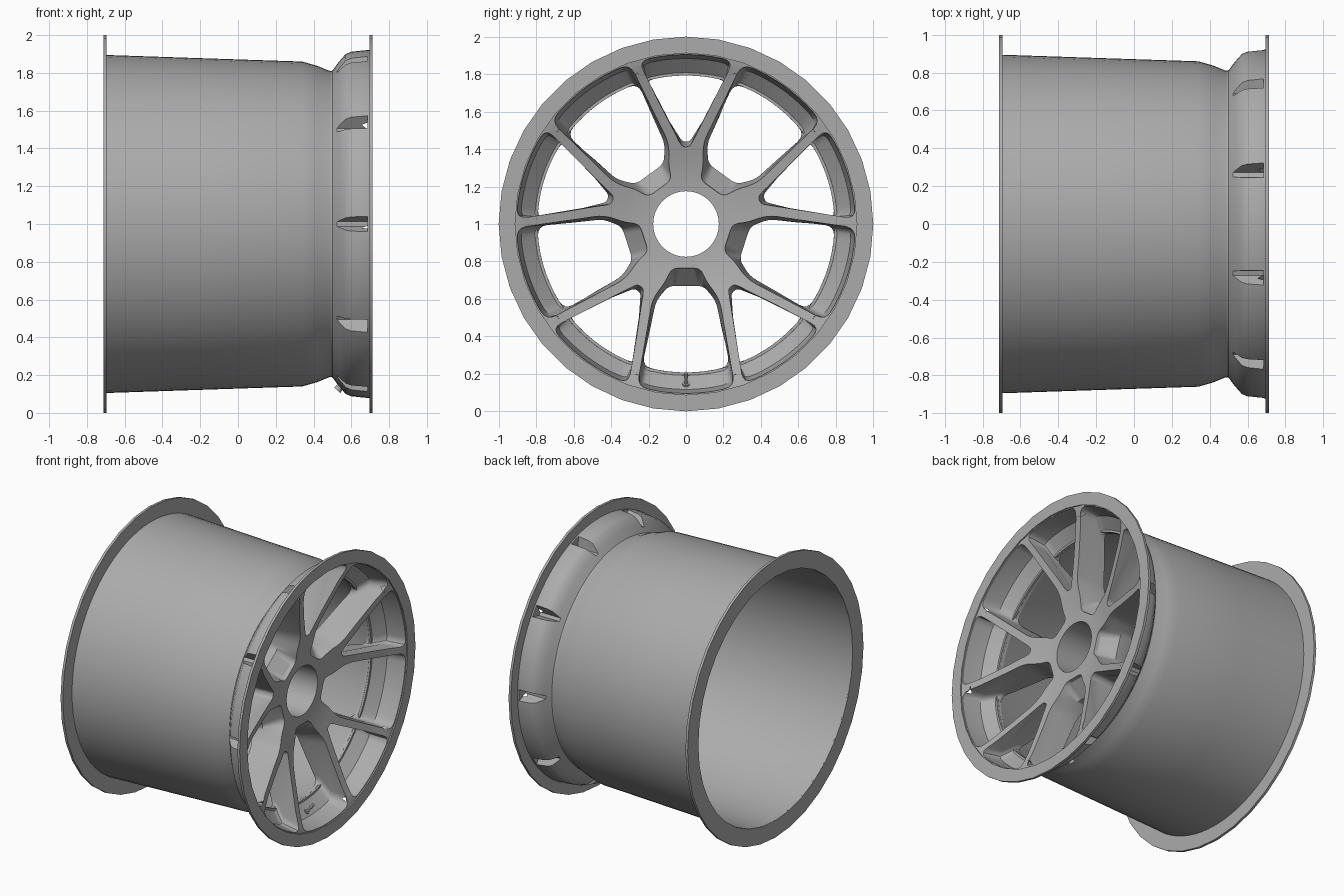
import bpy, bmesh, math
from mathutils import Vector

if "Cube" in bpy.data.objects:
    bpy.data.objects.remove(bpy.data.objects["Cube"])

CZ = 1.0  # wheel axis runs along x at this height

grey = bpy.data.materials.new("dark_grey")
grey.diffuse_color = (.41, .41, .41, 1)
grey.use_nodes = True
grey.node_tree.nodes["Principled BSDF"].inputs["Base Color"].default_value = grey.diffuse_color


def make_object(name, bm, angle=30):
    bmesh.ops.recalc_face_normals(bm, faces=bm.faces)
    if bm.calc_volume(signed=True) < 0:
        bmesh.ops.reverse_faces(bm, faces=bm.faces)
    me = bpy.data.meshes.new(name)
    bm.to_mesh(me)
    bm.free()
    me.materials.append(grey)
    ob = bpy.data.objects.new(name, me)
    bpy.context.collection.objects.link(ob)
    if angle:
        smooth(ob, angle)
    return ob


def activate(ob):
    bpy.ops.object.select_all(action='DESELECT')
    ob.select_set(True)
    bpy.context.view_layer.objects.active = ob


def smooth(ob, angle):
    activate(ob)
    bpy.ops.object.shade_smooth_by_angle(angle=math.radians(angle))


def polar(x, r, ang):
    return Vector((x, r * math.cos(ang), CZ + r * math.sin(ang)))


def lathe(name, profile, n, angle=30):
    """Revolve a closed (x, radius) profile round the wheel axis."""
    bm = bmesh.new()
    rings = [[bm.verts.new(polar(x, r, math.tau * i / n + math.pi / 2)) for x, r in profile]
             for i in range(n)]
    m = len(profile)
    for i in range(n):
        a, b = rings[i], rings[(i + 1) % n]
        for j in range(m):
            k = (j + 1) % m
            bm.faces.new((a[j], a[k], b[k], b[j]))
    return make_object(name, bm, angle)


def loft(name, loops):
    """Closed solid through matching loops of points."""
    bm = bmesh.new()
    rows = [[bm.verts.new(p) for p in loop] for loop in loops]
    n = len(rows[0])
    for a, b in zip(rows, rows[1:]):
        for j in range(n):
            k = (j + 1) % n
            bm.faces.new((a[j], a[k], b[k], b[j]))
    bm.faces.new(rows[0][::-1])
    bm.faces.new(rows[-1])
    return make_object(name, bm, 0)


def cut(target, cutter):
    cutter.hide_render = True
    mod = target.modifiers.new("cut", 'BOOLEAN')
    mod.operation = 'DIFFERENCE'
    mod.solver = 'EXACT'
    mod.object = cutter
    activate(target)
    bpy.ops.object.modifier_apply(modifier=mod.name)
    bpy.data.objects.remove(cutter)


def rounded(pts, dist, steps=5):
    """Round every corner of a 2D polygon."""
    out = []
    for i, p in enumerate(pts):
        q, s = pts[i - 1], pts[(i + 1) % len(pts)]
        d = min(dist, 0.45 * (q - p).length, 0.45 * (s - p).length)
        a, b = p + (q - p).normalized() * d, p + (s - p).normalized() * d
        for k in range(steps):
            t = k / (steps - 1)
            out.append(a * (1 - t) ** 2 + p * 2 * t * (1 - t) + b * t * t)
    return out


def window(centre, layers):
    """Tapered window cutter; layers are (x, rim radius, rim half width, inner points)."""
    loops = []
    for x, R, b, inner in layers:
        phi = math.asin(b / R)
        half = [Vector(p) for p in inner]
        arc = [Vector((R * math.cos(phi * t), R * math.sin(phi * t)))
               for t in (1, .5, 0, -.5, -1)]
        pts = half + arc + [Vector((p.x, -p.y)) for p in reversed(half)]
        loops.append([polar(x, p.length, centre + math.atan2(p.y, p.x))
                      for p in rounded(pts, 0.07)])
    return loft("window_cutter", loops)


# Barrel with a thin wall
lathe("barrel", [(-.705, .895), (-.2, .878), (.34, .86), (.42, .837), (.48, .812), (.505, .808),
                 (.505, .793), (.47, .795), (.34, .842), (-.705, .877)], 80, 40)

# Faceted end flanges
lathe("rear_flange", [(-.713, .878), (-.713, 1), (-.695, 1), (-.695, .878)], 36)
lathe("front_flange", [(.695, .912), (.695, 1), (.713, 1), (.713, .912)], 36)

# Concave wheel face, before cutting
face = lathe("spoked_face", [
    (.51, .175), (.515, .25), (.54, .36), (.60, .58), (.66, .78), (.698, .88), (.706, .918),
    (.695, .922), (.60, .912), (.57, .90), (.535, .86), (.50, .812), (.485, .808), (.465, .785),
    (.44, .72), (.36, .47), (.31, .34), (.26, .325), (.25, .30), (.25, .175)], 80, 0)

# Ten window cutters: wide ones between the arms, narrow ones inside each fork
wide = [(.75, .908, .262, [(.22, .08), (.30, .115), (.40, .185)]),
        (.69, .906, .260, [(.22, .08), (.30, .115), (.40, .185)]),
        (.57, .885, .250, [(.225, .08), (.30, .11), (.40, .18)]),
        (.49, .795, .235, [(.24, .075), (.31, .105), (.40, .17)]),
        (.40, .792, .232, [(.33, .07), (.34, .10), (.41, .16)]),
        (.10, .790, .231, [(.33, .07), (.34, .10), (.41, .16)])]
narrow = [(.75, .908, .255, [(.40, .02)]),
          (.69, .906, .253, [(.40, .02)]),
          (.57, .885, .245, [(.41, .02)]),
          (.49, .795, .225, [(.42, .02)]),
          (.40, .792, .222, [(.44, .02)]),
          (.10, .790, .221, [(.44, .02)])]
for i in range(10):
    ang = math.pi / 2 + i * math.tau / 10
    cut(face, window(ang, wide if i % 2 else narrow))
    # Outer notch behind the end of each spoke
    s = ang + math.pi / 10
    cut(face, loft("notch_cutter", [[polar(x, r, s + w / r) for r, w in (
        (.845, -.012), (.845, .012), (.97, .06), (.97, -.06))] for x in (.48, .685)]))
smooth(face, 32)

# Valve: nut, stem and cap along the pocket wall's normal
p0, p1 = Vector((.525, 0, CZ - .88)), Vector((.60, 0, CZ - .795))
turn = (p1 - p0).to_track_quat('Z', 'Y')
for name, t0, t1, rad in (("valve_nut", 0, .35, .022), ("valve_stem", .3, .8, .009),
                          ("valve_cap", .7, 1, .012)):
    a, b = p0.lerp(p1, t0), p0.lerp(p1, t1)
    bm = bmesh.new()
    bmesh.ops.create_cone(bm, cap_ends=True, segments=16, radius1=rad, radius2=rad * .85,
                          depth=(b - a).length)
    ob = make_object(name, bm)
    ob.rotation_mode = 'QUATERNION'
    ob.rotation_quaternion = turn
    ob.location = (a + b) / 2
